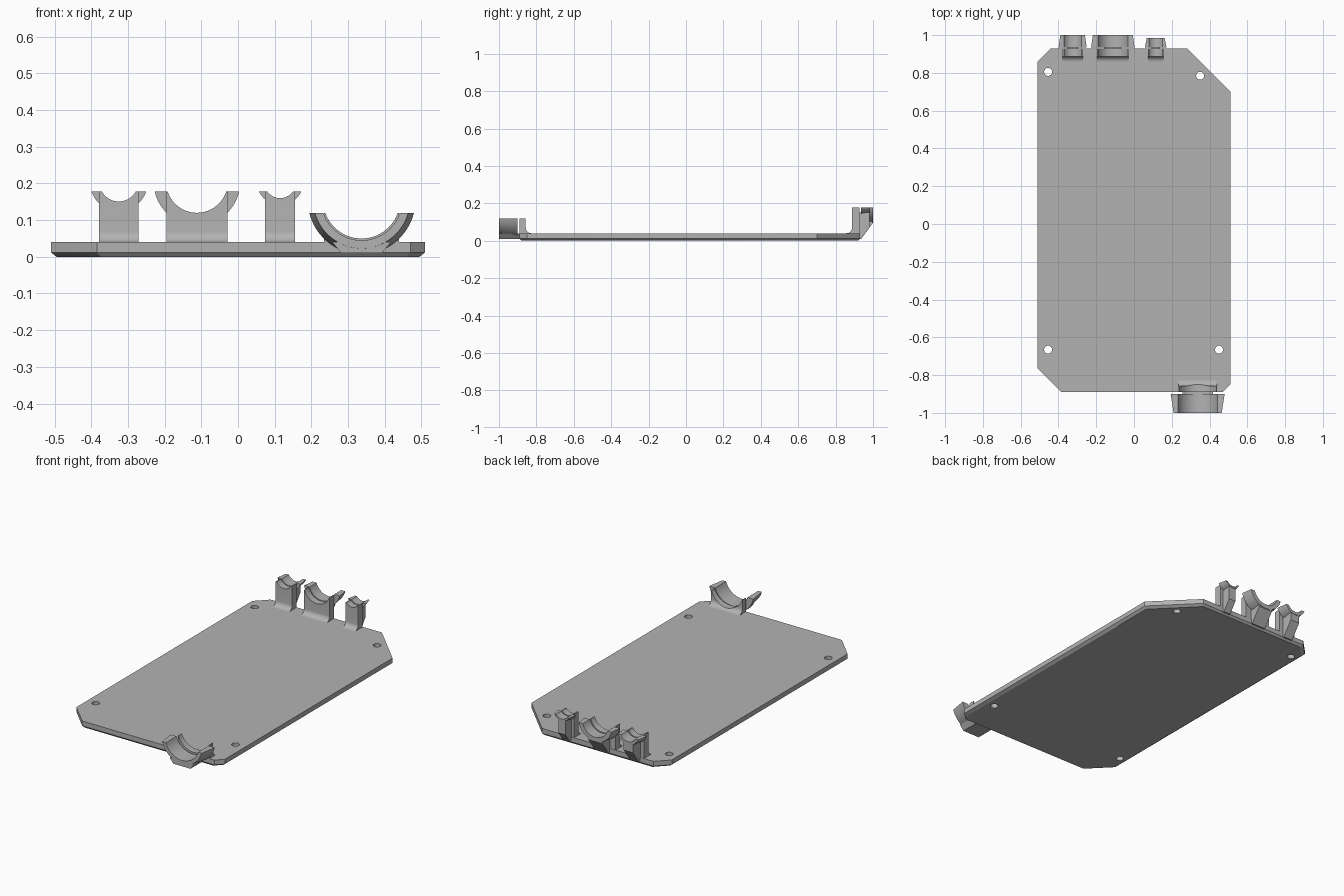
import bpy, bmesh
from math import asin, pi, sin, cos, radians
from mathutils import Matrix

if "Cube" in bpy.data.objects:
    bpy.data.objects.remove(bpy.data.objects["Cube"], do_unlink=True)

grey = bpy.data.materials.new("light grey plastic")
grey.use_nodes = True
colour = (0.45, 0.45, 0.45, 1)
grey.diffuse_color = colour
grey.node_tree.nodes["Principled BSDF"].inputs["Base Color"].default_value = colour


def finish(bm, name, smooth=False):
    bmesh.ops.recalc_face_normals(bm, faces=bm.faces)
    mesh = bpy.data.meshes.new(name)
    bm.to_mesh(mesh)
    bm.free()
    mesh.materials.append(grey)
    obj = bpy.data.objects.new(name, mesh)
    bpy.context.collection.objects.link(obj)
    if smooth:
        shade(obj)
    return obj


def activate(obj):
    bpy.ops.object.select_all(action='DESELECT')
    obj.select_set(True)
    bpy.context.view_layer.objects.active = obj


def shade(obj):
    activate(obj)
    bpy.ops.object.shade_smooth_by_angle(angle=radians(30))


def loft(name, sections, smooth=False):
    """Skin matching closed sections and cap both ends."""
    bm = bmesh.new()
    loops = [[bm.verts.new(p) for p in s] for s in sections]
    n = len(loops[0])
    for a, b in zip(loops, loops[1:]):
        for i in range(n):
            j = (i + 1) % n
            bm.faces.new((a[i], a[j], b[j], b[i]))
    bm.faces.new(loops[0])
    bm.faces.new(loops[-1])
    return finish(bm, name, smooth)


def cut(obj, places, axis_y=False):
    """Subtract cylinders given as (centre, radius)."""
    bm = bmesh.new()
    turn = Matrix.Rotation(pi / 2, 4, 'X') if axis_y else Matrix()
    for centre, r in places:
        bmesh.ops.create_cone(bm, cap_ends=True, segments=64, radius1=r, radius2=r,
                              depth=0.5, matrix=Matrix.Translation(centre) @ turn)
    cutter = finish(bm, "cutter")
    cutter.hide_render = True
    mod = obj.modifiers.new("cut", 'BOOLEAN')
    mod.operation = 'DIFFERENCE'
    mod.solver = 'EXACT'
    mod.object = cutter
    activate(obj)
    bpy.ops.object.modifier_apply(modifier=mod.name)
    bpy.data.objects.remove(cutter, do_unlink=True)


def saddle(name, x, cz, top, ri, stations):
    """Open half ring along y; stations are (y, outer radius)."""
    sections = []
    for y, ro in stations:
        pts = []
        for r, direction in ((ro, 1), (ri, -1)):
            a = asin((cz - top) / r)
            arc = [pi + a + (pi - 2 * a) * i / 32 for i in range(33)][::direction]
            pts += [(x + r * cos(t), y, max(cz + r * sin(t), 0.01)) for t in arc]
        sections.append(pts)
    return loft(name, sections, True)


def wall(name, x, half, y_inner, y_outer, top, cz, r):
    """Upright with a filleted foot and a round notch in its top."""
    s = 1 if y_outer > y_inner else -1
    f = 0.03
    foot = [(y_inner - s * f * (1 - sin(t)), 0.04 + f * (1 - cos(t)))
            for t in [pi / 2 * i / 8 for i in range(9)]]
    profile = [(y_outer, 0.02), (y_inner - s * f, 0.02)] + foot + [(y_inner, top), (y_outer, top)]
    obj = loft(name, [[(x + k, y, z) for y, z in profile] for k in (-half, half)])
    cut(obj, [((x, y_inner, cz), r)], True)
    shade(obj)


# Base plate with clipped corners, chamfered underside and screw holes
outline = [(-0.51, -0.765), (-0.385, -0.89), (0.47, -0.89), (0.51, -0.85),
           (0.51, 0.70), (0.28, 0.93), (-0.44, 0.93), (-0.51, 0.86)]
plate = loft("base_plate", [[(x * k, 0.02 + (y - 0.02) * (1.5 + k) / 2.5, z) for x, y in outline]
                            for z, k in ((0, 0.97), (0.012, 1), (0.04, 1))])
cut(plate, [((x, y, 0), 0.021) for x, y in
            ((-0.455, 0.805), (0.35, 0.785), (-0.455, -0.665), (0.45, -0.665))])
shade(plate)

# Rear cable saddles: name, centre, wall half width, notch radius, flare radius, end
for name, x, half, ri, ro, end in (("right", -0.325, 0.054, 0.053, 0.079, 1.0),
                                   ("middle", -0.112, 0.083, 0.084, 0.118, 1.0),
                                   ("left", 0.115, 0.041, 0.044, 0.063, 0.985)):
    top, cz = 0.178, 0.204
    wall("rear_wall_" + name, x, half, 0.888, 0.928, top, cz, ri)
    saddle("rear_saddle_" + name, x, cz, top, ri, ((0.935, ro), (end, ro - 0.009)))
    # Sloping brace under the saddle
    under = cz - ri - 0.008
    tip = min(end - 0.003, 0.935 + (under - 0.01) * 0.75)
    side = [(0.92, 0.01), (0.937, 0.01), (tip, 0.01 + (tip - 0.935) * 1.33),
            (tip, under), (0.92, under)]
    loft("rear_brace_" + name, [[(x + k * half * 0.55, y, z) for y, z in side] for k in (-1, 1)])

# Front cable saddle, its wall and the bridge joining it to the plate
saddle("front_saddle", 0.337, 0.155, 0.12, 0.11, ((-1.0, 0.132), (-0.9, 0.147)))
wall("front_wall", 0.337, 0.102, -0.857, -0.89, 0.12, 0.155, 0.105)
loft("front_bridge", [[(0.337 + k * w, y, z) for k, w, z in
                       ((-1, 0.055, 0.01), (1, 0.055, 0.01), (1, 0.08, 0.04), (-1, 0.08, 0.04))]
                      for y in (-0.999, -0.88)])
